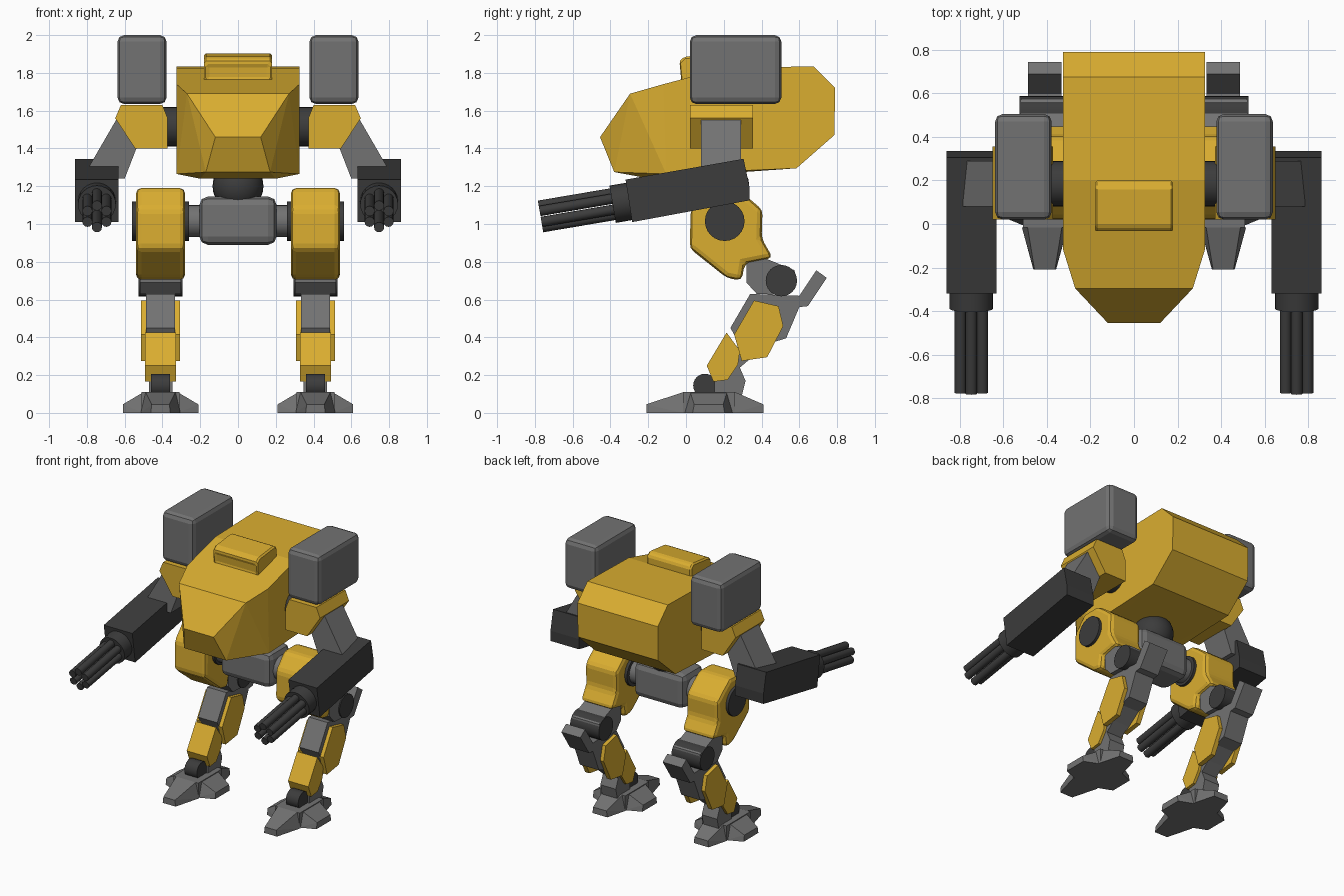
import bpy, bmesh
from math import radians, cos, sin, pi
from mathutils import Matrix, Vector

cube = bpy.data.objects.get("Cube")
if cube:
    bpy.data.objects.remove(cube)


def material(name, rgb):
    m = bpy.data.materials.new(name)
    m.use_nodes = True
    m.diffuse_color = (*rgb, 1)
    m.node_tree.nodes["Principled BSDF"].inputs["Base Color"].default_value = (*rgb, 1)
    return m


YELLOW = material("armour yellow", (0.70, 0.42, 0.03))
GREY = material("frame grey", (0.17, 0.17, 0.17))
DARK = material("gunmetal dark", (0.045, 0.045, 0.045))


def finish(name, bm, mat, bevel=0, segments=1, smooth=False):
    bmesh.ops.recalc_face_normals(bm, faces=bm.faces)
    me = bpy.data.meshes.new(name)
    bm.to_mesh(me)
    bm.free()
    me.materials.append(mat)
    if smooth:
        me.shade_smooth()
        me.set_sharp_from_angle(angle=radians(35))
    ob = bpy.data.objects.new(name, me)
    bpy.context.collection.objects.link(ob)
    if bevel:
        mod = ob.modifiers.new("bevel", 'BEVEL')
        mod.width, mod.segments = bevel, segments
        mod.limit_method, mod.angle_limit = 'ANGLE', radians(25)
    return ob


def prism_mesh(profile, a, b, axis):
    """Extrude a (y,z) profile along x, or an (x,z) profile along y."""
    bm = bmesh.new()
    put = (lambda p, t: (t, p[0], p[1])) if axis == 'X' else (lambda p, t: (p[0], t, p[1]))
    lo, hi = ([bm.verts.new(put(p, t)) for p in profile] for t in (a, b))
    bm.faces.new(lo)
    bm.faces.new(hi)
    n = len(profile)
    for i in range(n):
        j = (i + 1) % n
        bm.faces.new((lo[i], lo[j], hi[j], hi[i]))
    bmesh.ops.recalc_face_normals(bm, faces=bm.faces)
    return bm


def prism(name, profile, a, b, mat, axis='X', **kw):
    return finish(name, prism_mesh(profile, a, b, axis), mat, **kw)


def box(name, x, y, z, mat, **kw):
    return prism(name, [(y[0], z[0]), (y[1], z[0]), (y[1], z[1]), (y[0], z[1])], *x, mat, **kw)


def hull(name, points, mat):
    bm = bmesh.new()
    for p in points:
        bm.verts.new(p)
    bmesh.ops.convex_hull(bm, input=bm.verts)
    bmesh.ops.dissolve_limit(bm, angle_limit=radians(2), verts=bm.verts, edges=bm.edges)
    return finish(name, bm, mat)


def rod(name, start, end, radius, mat, sides=24):
    bm = bmesh.new()
    a, b = Vector(start), Vector(end)
    turn = (b - a).to_track_quat('Z', 'Y').to_matrix().to_4x4()
    bmesh.ops.create_cone(bm, cap_ends=True, segments=sides, radius1=radius, radius2=radius,
                          depth=(b - a).length, matrix=Matrix.Translation((a + b) / 2) @ turn)
    return finish(name, bm, mat, smooth=True)


# Faceted hull
half = [(.12, -.455, 1.46), (.27, -.296, 1.69), (.17, -.38, 1.275), (.2, -.19, 1.24),
        (.325, -.12, 1.74), (.325, -.105, 1.265), (.325, .2, 1.825), (.325, .675, 1.835),
        (.325, .79, 1.72), (.325, .785, 1.47), (.325, .585, 1.295)]
hull("hull", [(s * x, y, z) for x, y, z in half for s in (-1, 1)], YELLOW)

# Roof hatch with a recessed viewing slot
bm = prism_mesh([(-.03, 1.75), (-.04, 1.855), (-.01, 1.885), (.17, 1.905), (.2, 1.88), (.2, 1.79)],
                -.18, .18, 'X')
front = min(bm.faces, key=lambda f: f.normal.y)
bmesh.ops.inset_region(bm, faces=[front], thickness=.025, depth=-.012)
finish("roof_hatch", bm, YELLOW, bevel=.012)

# Waist and hip block
bm = bmesh.new()
bmesh.ops.create_uvsphere(bm, u_segments=24, v_segments=12, radius=.135,
                          matrix=Matrix.Translation((0, .2, 1.2)))
finish("waist_ball", bm, DARK, smooth=True)
box("hip_block", (-.205, .205), (.075, .325), (.89, 1.145), GREY, bevel=.045, segments=2)
rod("hip_axle", (-.3, .2, 1.015), (.3, .2, 1.015), .085, GREY)

for s, side in ((1, "left"), (-1, "right")):
    def n(part):
        return side + "_" + part

    def span(centre, w):
        return s * centre - w, s * centre + w

    # Shoulder and missile pod
    box(n("missile_pod"), span(.508, .13), (.02, .505), (1.635, 2.0), GREY, bevel=.035, segments=2)
    outline = [(.65, 1.56), (.62, 1.63), (.40, 1.63), (.372, 1.56), (.372, 1.4), (.545, 1.4)]
    prism(n("shoulder"), [(s * x, z) for x, z in outline], .02, .355, YELLOW, axis='Y')
    rod(n("shoulder_joint"), (s * .28, .185, 1.515), (s * .4, .185, 1.515), .105, DARK)

    # Upper arm
    outline = [(.64, 1.56), (.53, 1.42), (.6, 1.24), (.8, 1.24), (.785, 1.31)]
    prism(n("upper_arm"), [(s * x, z) for x, z in outline], .08, .29, GREY, axis='Y')

    # Forearm gun, tilted down along its axis
    gx = s * .747
    prism(n("forearm"), [(.305, 1.345), (.335, 1.2), (.335, 1.125), (-.285, 1.01), (-.32, 1.235)],
          gx - .115, gx + .115, DARK)
    aim = Vector((0, -.986, -.167))
    up = Vector((0, -.167, .986))
    base = Vector((gx, -.28, 1.123))
    rod(n("gun_collar"), base, base + aim * .11, .1, DARK)
    for i in range(6):
        a = i * pi / 3 + pi / 6
        off = base + up * (.058 * sin(a)) + Vector((.058 * cos(a), 0, 0))
        rod(n("barrel_%d" % (i + 1)), off + aim * .08, off + aim * .497, .027, DARK, 12)

    # Thigh with hip disc
    prism(n("thigh"), [(.02, .87), (.025, 1.08), (.12, 1.19), (.26, 1.19), (.34, 1.13), (.405, 1.075),
                       (.4, .925), (.46, .82), (.31, .79), (.295, .70), (.215, .715)],
          *span(.41, .13), YELLOW, bevel=.028, segments=2)
    rod(n("hip_disc"), (s * .26, .205, 1.015), (s * .56, .205, 1.015), .105, DARK)

    # Knee
    prism(n("knee"), [(.32, .79), (.39, .83), (.575, .755), (.585, .68), (.52, .625),
                      (.375, .63), (.32, .69)], *span(.41, .108), GREY)
    rod(n("knee_disc"), (s * .41 - .116, .505, .70), (s * .41 + .116, .505, .70), .083, DARK)

    # Shin frame and armour plates
    prism(n("shin"), [(.69, .755), (.745, .715), (.645, .565), (.6, .56), (.53, .395), (.45, .37),
                      (.33, .28), (.235, .45), (.34, .63), (.6, .62)], *span(.41, .077), GREY)
    for d in (-1, 1):
        prism(n("shin_plate_" + ("inner" if d * s < 0 else "outer")),
              [(.36, .595), (.49, .565), (.515, .46), (.43, .295), (.295, .275), (.255, .415)],
              s * .41 + d * .07, s * .41 + d * .104, YELLOW)
    prism(n("lower_shin_guard"), [(.215, .425), (.285, .33), (.275, .255), (.22, .175),
                                  (.145, .165), (.11, .25)], *span(.41, .082), YELLOW)
    prism(n("ankle_link"), [(.3, .38), (.38, .32), (.285, .24), (.315, .17), (.295, .09),
                            (.15, .09), (.15, .2)], *span(.41, .062), GREY)
    rod(n("ankle_disc"), (s * .41 - .05, .1, .145), (s * .41 + .05, .1, .145), .062, DARK)

    # Foot: core block plus four tapered toes
    fx, fy = s * .41, .12
    box(n("foot_core"), (fx - .1, fx + .1), (-.015, .26), (0, .11), GREY)
    toes = {"front": (0, -1, .135, .33, .105, .052), "back": (0, 1, .14, .29, .1, .06),
            "outer": (s, 0, .09, .2, .13, .085), "inner": (-s, 0, .09, .2, .13, .085)}
    for label, (dx, dy, near, far, root, tip) in toes.items():
        pts = []
        for dist, w, top, slim in ((near, root, .11, .75), (far, tip, .045, .9)):
            for k in (-1, 1):
                for z, q in ((0, w), (top, w * slim)):
                    pts.append((fx + dx * dist + dy * k * q, fy + dy * dist + dx * k * q, z))
        hull(n("toe_" + label), pts, GREY)
